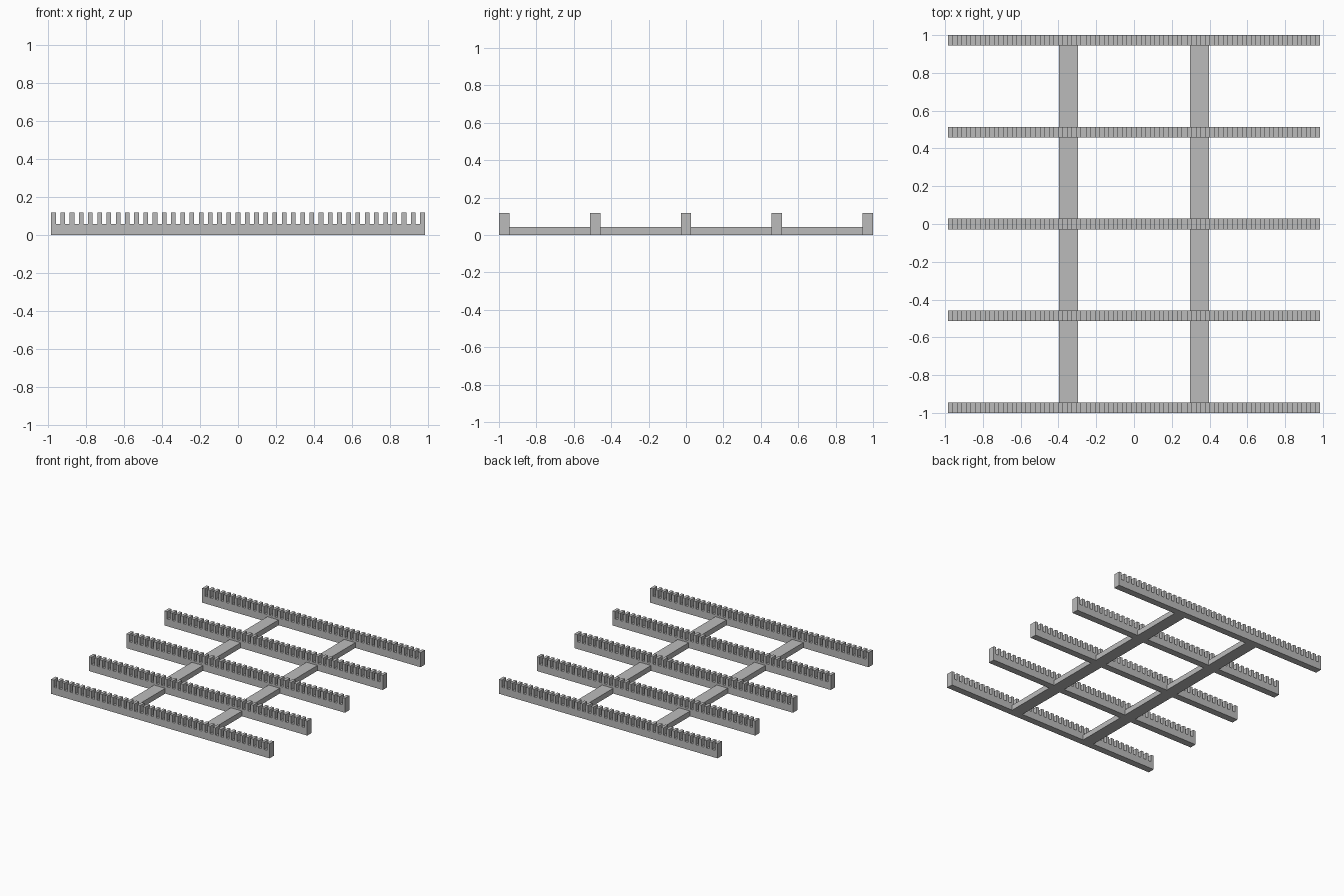
import bpy
import bmesh

cube = bpy.data.objects.get("Cube")
if cube:
    bpy.data.objects.remove(cube, do_unlink=True)

HALF_LENGTH = 0.984
RAIL_WIDTH, RAIL_HEIGHT, SLOT_FLOOR = 0.056, 0.118, 0.059
RAIL_SPACING = 0.486
TEETH = 41
BAR_X, BAR_WIDTH, BAR_HEIGHT = 0.346, 0.1, 0.043

grey = bpy.data.materials.new("light grey")
grey.use_nodes = True
colour = (0.5, 0.5, 0.5, 1)
grey.diffuse_color = colour
grey.node_tree.nodes["Principled BSDF"].inputs["Base Color"].default_value = colour


def add_prism(name, outline, y_centre, depth):
    """Extrude an x-z outline along y into a solid object."""
    bm = bmesh.new()
    verts = [bm.verts.new((x, y_centre - depth / 2, z)) for x, z in outline]
    face = bm.faces.new(verts)
    result = bmesh.ops.extrude_face_region(bm, geom=[face])
    moved = [v for v in result["geom"] if isinstance(v, bmesh.types.BMVert)]
    bmesh.ops.translate(bm, verts=moved, vec=(0, depth, 0))
    bmesh.ops.recalc_face_normals(bm, faces=bm.faces)
    mesh = bpy.data.meshes.new(name)
    bm.to_mesh(mesh)
    bm.free()
    mesh.materials.append(grey)
    obj = bpy.data.objects.new(name, mesh)
    bpy.context.collection.objects.link(obj)


# Comb outline: teeth and slots of equal width along the top
step = 2 * HALF_LENGTH / (2 * TEETH - 1)
comb = [(HALF_LENGTH, 0), (-HALF_LENGTH, 0)]
for i in range(2 * TEETH - 1):
    z = SLOT_FLOOR if i % 2 else RAIL_HEIGHT
    left = -HALF_LENGTH + i * step
    comb += [(left, z), (left + step, z)]

# Five notched cross rails
for i, name in enumerate(["front", "mid_front", "middle", "mid_back", "back"]):
    add_prism(name + "_notched_rail", comb, (i - 2) * RAIL_SPACING, RAIL_WIDTH)

# Two flat bars joining the rails
for name, side in (("left", 1), ("right", -1)):
    x0 = side * BAR_X - BAR_WIDTH / 2
    x1 = x0 + BAR_WIDTH
    add_prism(name + "_support_bar",
              [(x0, 0), (x1, 0), (x1, BAR_HEIGHT), (x0, BAR_HEIGHT)],
              0, 4 * RAIL_SPACING)
